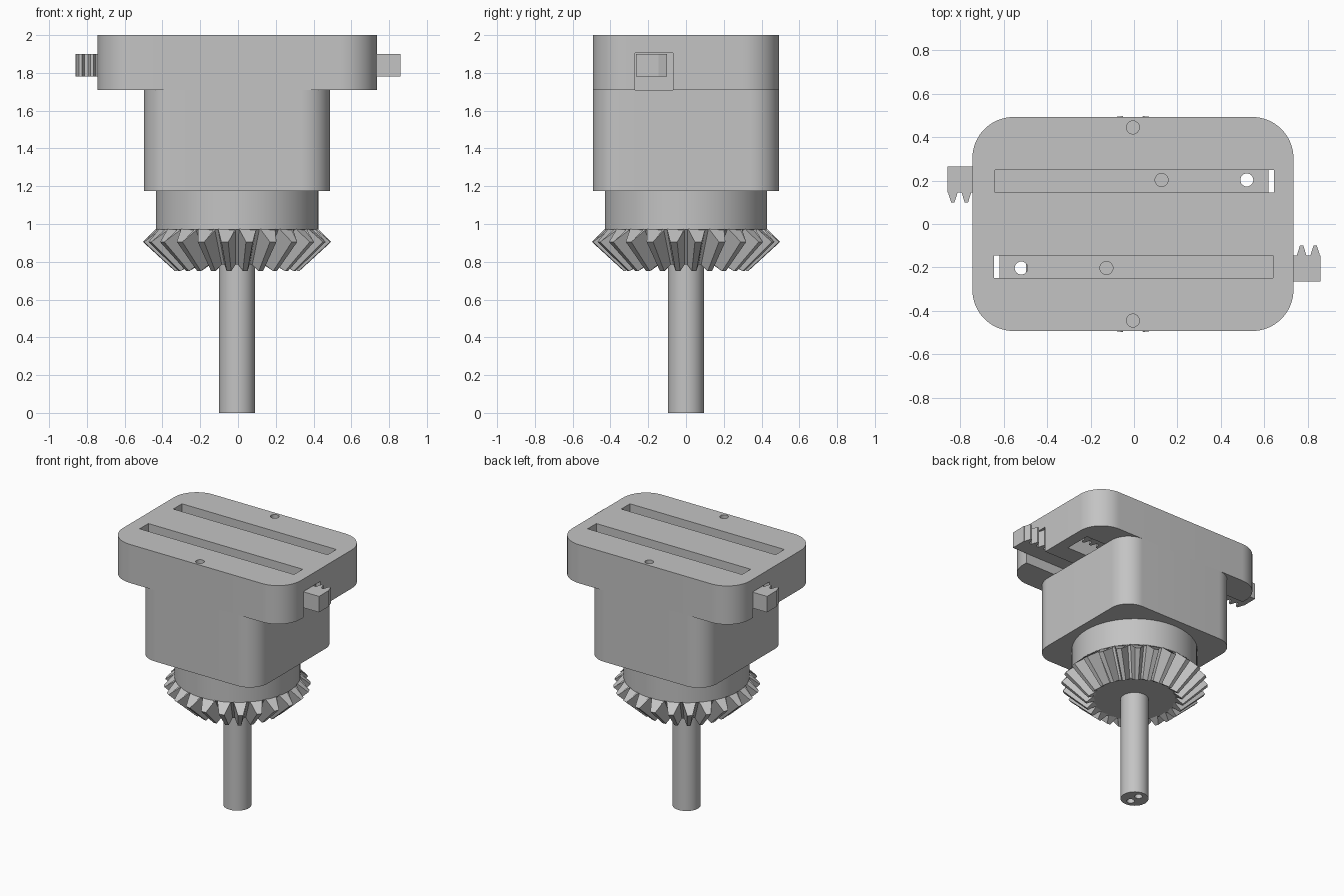
import bpy, bmesh, math
from math import sin, cos, pi, radians

if "Cube" in bpy.data.objects:
    bpy.data.objects.remove(bpy.data.objects["Cube"], do_unlink=True)

grey = bpy.data.materials.new("machined_grey")
grey.use_nodes = True
colour = (0.55, 0.55, 0.55, 1)
grey.diffuse_color = colour
grey.node_tree.nodes["Principled BSDF"].inputs["Base Color"].default_value = colour

CX = -0.005  # shared axis of housing, gear and shaft


def finish(name, bm):
    bmesh.ops.recalc_face_normals(bm, faces=bm.faces)
    mesh = bpy.data.meshes.new(name)
    bm.to_mesh(mesh)
    bm.free()
    mesh.materials.append(grey)
    ob = bpy.data.objects.new(name, mesh)
    bpy.context.collection.objects.link(ob)
    return ob


def prism(name, outline, z0, z1):
    """Extrude a 2D outline from z0 to z1."""
    bm = bmesh.new()
    face = bm.faces.new([bm.verts.new((x, y, z0)) for x, y in outline])
    top = bmesh.ops.extrude_face_region(bm, geom=[face])["geom"]
    verts = [g for g in top if isinstance(g, bmesh.types.BMVert)]
    bmesh.ops.translate(bm, verts=verts, vec=(0, 0, z1 - z0))
    return finish(name, bm)


def circle(x, y, r, n=64):
    return [(x + r * cos(2 * pi * i / n), y + r * sin(2 * pi * i / n)) for i in range(n)]


def rect(x0, x1, y0, y1):
    return [(x0, y0), (x1, y0), (x1, y1), (x0, y1)]


def rounded_rect(hx, hy, r, n=16):
    pts = []
    for k, (sx, sy) in enumerate([(1, 1), (-1, 1), (-1, -1), (1, -1)]):
        for i in range(n + 1):
            a = pi / 2 * (k + i / n)
            pts.append((CX + sx * (hx - r) + r * cos(a), sy * (hy - r) + r * sin(a)))
    return pts


def activate(ob):
    bpy.ops.object.select_all(action="DESELECT")
    ob.select_set(True)
    bpy.context.view_layer.objects.active = ob


def cut(ob, outline, z0, z1):
    cutter = prism("cutter", outline, z0, z1)
    mod = ob.modifiers.new("cut", "BOOLEAN")
    mod.operation, mod.solver, mod.object = "DIFFERENCE", "EXACT", cutter
    activate(ob)
    bpy.ops.object.modifier_apply(modifier=mod.name)
    bpy.data.objects.remove(cutter, do_unlink=True)


def smooth(ob):
    activate(ob)
    bpy.ops.object.shade_smooth_by_angle(angle=radians(30))


def turned(outline, side):
    """Half turn about the vertical axis for side = -1."""
    return [(side * x, side * y) for x, y in outline]


# Top plate with rack channels, sight slots and screw holes
plate = prism("top_plate", rounded_rect(0.74, 0.493, 0.19), 1.71, 2.0)
for s in (1, -1):
    cut(plate, turned(rect(-0.648, 0.9, -0.27, -0.07), s), 1.65, 1.905)
    cut(plate, turned(rect(-0.645, 0.64, -0.248, -0.145), s), 1.85, 2.1)
    cut(plate, circle(CX, 0.445 * s, 0.03, 24), 1.75, 2.1)
smooth(plate)

# Lower housing and round collar
smooth(prism("housing", rounded_rect(0.493, 0.493, 0.15), 1.175, 1.71))
smooth(prism("collar", circle(CX, 0, 0.43), 0.97, 1.175))


# Sliding racks, the second being a half turn of the first
def rack(name, side):
    x0, x1, back, root, tip = -0.62, 0.86, -0.265, -0.145, -0.1
    outline = [(x0, root), (x0, back), (x1, back), (x1, root)]
    for i in range(23):
        c = 0.835 - 0.0625 * i
        outline += [(c + 0.022, root), (c + 0.008, tip), (c - 0.008, tip), (c - 0.022, root)]
    ob = prism(name, turned(outline, side), 1.78, 1.9)
    for x in (-0.52, -0.127):
        cut(ob, turned(circle(x, -0.203, 0.03, 24), side), 1.7, 2.0)
    smooth(ob)


rack("left_rack", 1)
rack("right_rack", -1)


# Bevel gear: root cone plus tapered teeth
TEETH = 24
bm = bmesh.new()
bmesh.ops.create_cone(bm, cap_ends=True, segments=96, radius1=0.285, radius2=0.425, depth=0.19)
bmesh.ops.translate(bm, verts=bm.verts, vec=(CX, 0, 0.88))
step = 2 * pi / TEETH
# radius, height, half width as a share of the tooth pitch
sections = [
    [(0.41, 0.974, 0.46), (0.43, 0.974, 0.40), (0.5, 0.905, 0.14)],
    [(0.27, 0.787, 0.46), (0.285, 0.785, 0.40), (0.33, 0.75, 0.14)],
]
for t in range(TEETH):
    mid = (t + 0.5) * step
    loops = []
    for sec in sections:
        ring = [(r, z, -w) for r, z, w in sec] + [(r, z, w) for r, z, w in reversed(sec)]
        loops.append([bm.verts.new((CX + r * cos(mid + w * step), r * sin(mid + w * step), z))
                      for r, z, w in ring])
    outer, inner = loops
    bm.faces.new(outer)
    bm.faces.new(inner[::-1])
    for i in range(6):
        j = (i + 1) % 6
        bm.faces.new([outer[i], inner[i], inner[j], outer[j]])
smooth(finish("bevel_gear", bm))

# Shaft with two small holes in its lower end
shaft = prism("shaft", circle(CX, 0, 0.096, 48), 0, 0.8)
for y in (-0.042, 0.042):
    cut(shaft, circle(CX, y, 0.027, 24), -0.1, 0.3)
smooth(shaft)
